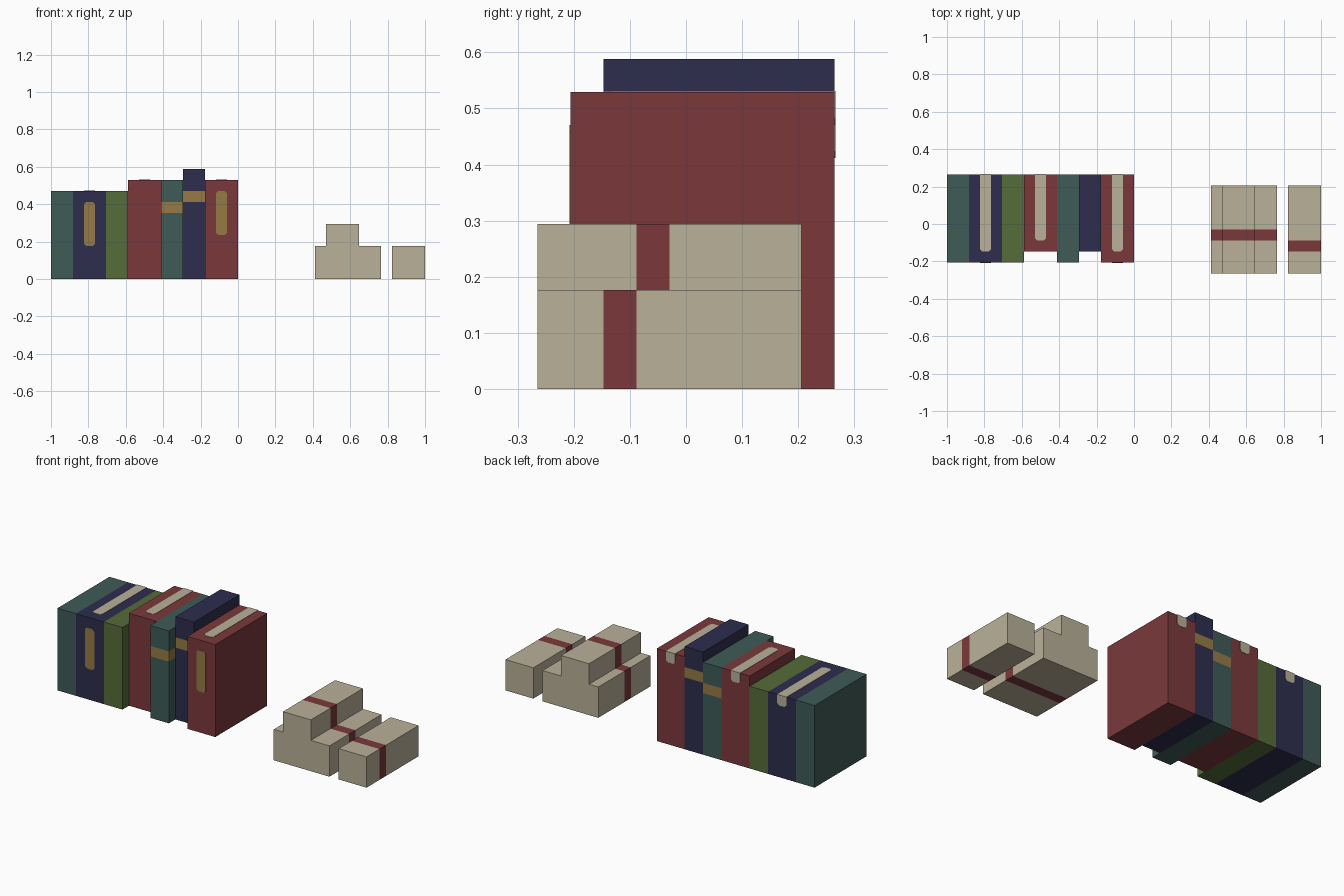
import bpy, bmesh
from mathutils import Vector

cube = bpy.data.objects.get("Cube")
if cube:
    bpy.data.objects.remove(cube, do_unlink=True)

U = 2 / 34       # module that every part is sized in
THIN = 0.002     # thickness of applied plates
CUT = 0.2        # corner cut of labels and ribbons, in modules


def material(name, hex_code):
    srgb = [int(hex_code[i:i + 2], 16) / 255 for i in (0, 2, 4)]
    lin = [c / 12.92 if c < 0.04 else ((c + 0.055) / 1.055) ** 2.4 for c in srgb]
    mat = bpy.data.materials.new(name)
    mat.use_nodes = True
    mat.diffuse_color = (*lin, 1)
    bsdf = next(n for n in mat.node_tree.nodes if n.type == 'BSDF_PRINCIPLED')
    bsdf.inputs["Base Color"].default_value = (*lin, 1)
    return mat


TEAL = material("teal_cloth", "3F5B57")
NAVY = material("navy_cloth", "2D2D4E")
GREEN = material("green_cloth", "566C3A")
RED = material("red_cloth", "7B393C")
GOLD = material("gold_leaf", "967A45")
CREAM = material("cream_paper", "BAB199")


def prism(name, points, direction, base, band=None):
    """Extrude an outline; band = (axis, low, high, material) recolours a slice."""
    bm = bmesh.new()
    face = bm.faces.new([bm.verts.new(Vector(p) * U) for p in points])
    ext = bmesh.ops.extrude_face_region(bm, geom=[face], use_keep_orig=True)
    verts = [v for v in ext["geom"] if isinstance(v, bmesh.types.BMVert)]
    bmesh.ops.translate(bm, verts=verts, vec=Vector(direction) * U)
    bmesh.ops.recalc_face_normals(bm, faces=bm.faces)
    mats = [base]
    if band:
        axis, low, high, band_mat = band
        normal = Vector((0, 0, 0))
        normal[axis] = 1
        for level in (low, high):
            bmesh.ops.bisect_plane(bm, geom=bm.verts[:] + bm.edges[:] + bm.faces[:],
                                   plane_co=normal * level * U, plane_no=normal)
        mats.append(band_mat)
        for f in bm.faces:
            if low < f.calc_center_median()[axis] / U < high:
                f.material_index = 1
    mesh = bpy.data.meshes.new(name)
    bm.to_mesh(mesh)
    bm.free()
    for m in mats:
        mesh.materials.append(m)
    obj = bpy.data.objects.new(name, mesh)
    bpy.context.collection.objects.link(obj)
    return obj


def cut_outline(a0, a1, b0, b1, cut_top):
    """Strip outline with cut corners at the low end, optionally the high end."""
    low = [(a0, b0 + CUT), (a0 + CUT, b0), (a1 - CUT, b0), (a1, b0 + CUT)]
    if cut_top:
        return low + [(a1, b1 - CUT), (a1 - CUT, b1), (a0 + CUT, b1), (a0, b1 - CUT)]
    return low + [(a1, b1), (a0, b1)]


BACK = 4.5
T = THIN / U

# Books: name, cloth, width, height, front y, gold band, gold label, ribbon start
books = [
    ("teal_end_book", TEAL, 2, 8, -3.5, None, None, None),
    ("navy_label_book", NAVY, 3, 8, -3.5, None, (3, 7), -2.5),
    ("green_book", GREEN, 2, 8, -3.5, None, None, None),
    ("red_short_book", RED, 3, 9, -2.5, None, None, -1.5),
    ("teal_band_book", TEAL, 2, 9, -3.5, (6, 7), None, None),
    ("navy_tall_book", NAVY, 2, 10, -2.5, (7, 8), None, None),
    ("red_end_book", RED, 3, 9, -3.5, None, (4, 8), -2.5),
]
x = -17
for name, cloth, width, height, front, band, label, ribbon in books:
    outline = [(x, front, 0), (x + width, front, 0),
               (x + width, front, height), (x, front, height)]
    prism(name, outline, (0, BACK - front, 0), cloth,
          (2, *band, GOLD) if band else None)
    mid0, mid1 = x + 1, x + 2
    # Gold spine label
    if label:
        pts = cut_outline(mid0, mid1, *label, True)
        prism(name + "_spine_label", [(a, front, b) for a, b in pts], (0, -T, 0), GOLD)
    # Ribbon along the top with a tab hanging over the back
    if ribbon is not None:
        pts = cut_outline(mid0, mid1, ribbon, BACK + T, False)
        prism(name + "_ribbon", [(a, b, height) for a, b in pts], (0, 0, T), CREAM)
        pts = cut_outline(mid0, mid1, height - 1, height, False)
        prism(name + "_ribbon_tab", [(a, BACK, b) for a, b in pts], (0, T, 0), CREAM)
    x += width

# Paper bundles, each tied with a red band all the way round
stacked = [(7, 0), (13, 0), (13, 3), (11, 3), (11, 5), (8, 5), (8, 3), (7, 3)]
single = [(14, 0), (17, 0), (17, 3), (14, 3)]
for name, profile, tie in (("stacked_bundles", stacked, -1.5),
                           ("single_bundle", single, -2.5)):
    prism(name, [(a, -BACK, b) for a, b in profile], (0, 8, 0), CREAM,
          (1, tie, tie + 1, RED))
